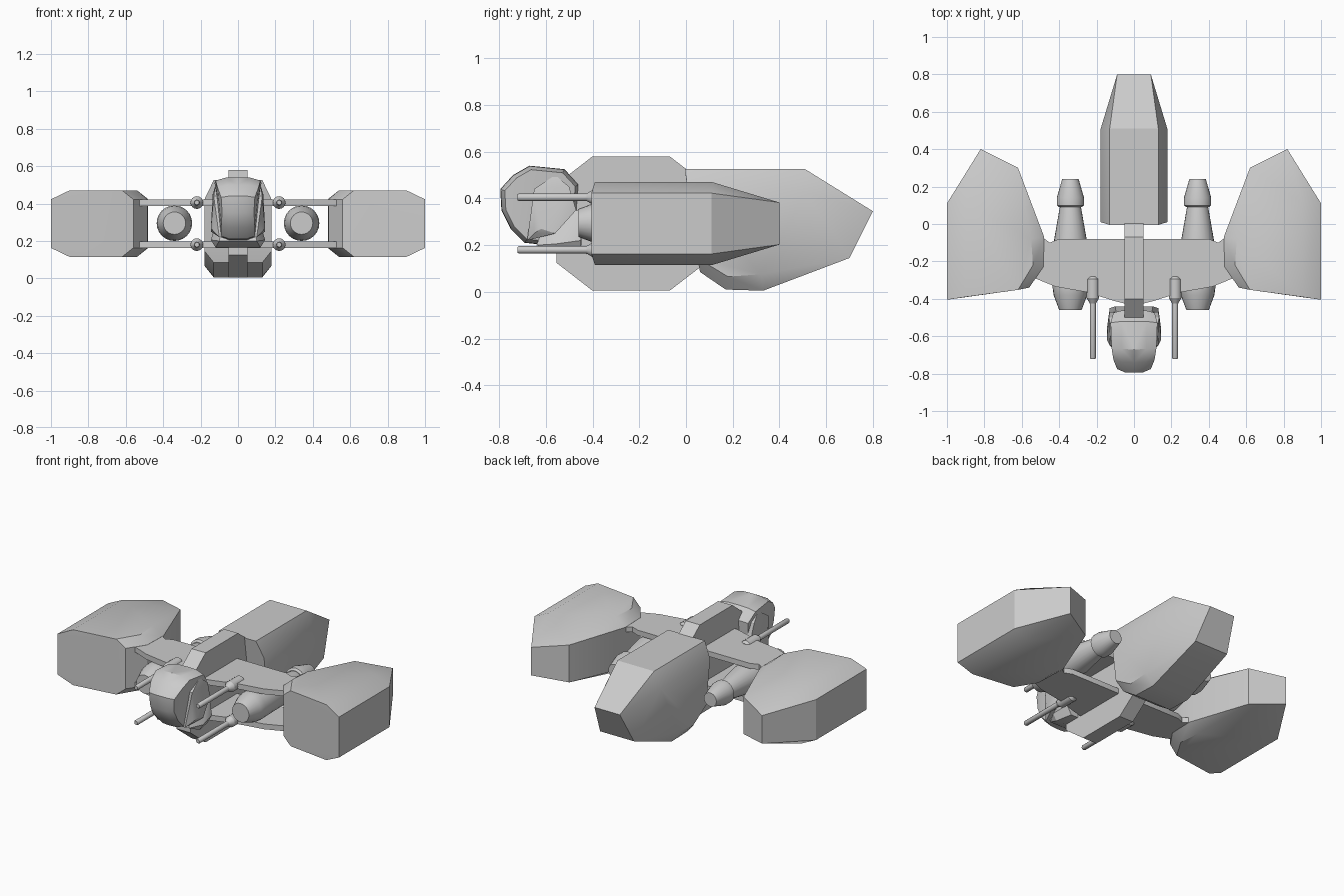
import bpy, bmesh, math

if "Cube" in bpy.data.objects:
    bpy.data.objects.remove(bpy.data.objects["Cube"])

ZC = 0.2925  # height of the symmetry plane


def finish(name, bm, angle=30):
    bmesh.ops.recalc_face_normals(bm, faces=bm.faces)
    me = bpy.data.meshes.new(name)
    bm.to_mesh(me)
    bm.free()
    ob = bpy.data.objects.new(name, me)
    bpy.context.collection.objects.link(ob)
    bpy.ops.object.select_all(action='DESELECT')
    ob.select_set(True)
    bpy.context.view_layer.objects.active = ob
    bpy.ops.object.shade_smooth_by_angle(angle=math.radians(angle))
    return ob


def hull(name, pts, angle=30):
    bm = bmesh.new()
    for p in pts:
        bm.verts.new(p)
    r = bmesh.ops.convex_hull(bm, input=bm.verts)
    loose = [v for v in bm.verts if not v.link_faces]
    bmesh.ops.delete(bm, geom=loose, context='VERTS')
    bmesh.ops.dissolve_limit(bm, angle_limit=math.radians(1),
                             verts=bm.verts, edges=bm.edges)
    return finish(name, bm, angle)


def prism(name, pts, offset):
    bm = bmesh.new()
    f = bm.faces.new([bm.verts.new(p) for p in pts])
    r = bmesh.ops.extrude_face_region(bm, geom=[f])
    vs = [v for v in r['geom'] if isinstance(v, bmesh.types.BMVert)]
    bmesh.ops.translate(bm, verts=vs, vec=offset)
    return finish(name, bm)


def lathe(name, x, z, profile, n):
    # rings of (y, radius) around an axis along y, capped at both ends
    bm = bmesh.new()
    rings = [[bm.verts.new((x + r * math.cos(2 * math.pi * i / n), y,
                            z + r * math.sin(2 * math.pi * i / n)))
              for i in range(n)] for y, r in profile]
    for a, b in zip(rings, rings[1:]):
        for i in range(n):
            j = (i + 1) % n
            bm.faces.new((a[i], a[j], b[j], b[i]))
    bm.faces.new(rings[0])
    bm.faces.new(rings[-1])
    return finish(name, bm)


# Armoured pod corners: outward, y, half thickness
POD = [(1, -.405, .13), (.9, -.39, .178), (1, .11, .13), (.9, .11, .178),
       (.82, .4, .09), (.62, .3, .12), (.55, -.08, .178), (.48, -.07, .13),
       (.485, -.23, .13), (.54, -.22, .178), (.56, -.34, .13), (.62, -.352, .178)]

# Two side pods and the same pod turned upright at the tail
for s, n in ((-1, "left"), (1, "right")):
    hull(n + "_pod", [(s * u, y, ZC + k * t) for u, y, t in POD for k in (-1, 1)])
hull("tail_pod", [(k * t, y + .4, u - .475) for u, y, t in POD for k in (-1, 1)])

# Central octagonal spine
spine = [(-.4, .58), (-.07, .58), (.06, .48), (.06, .105), (-.07, .005),
         (-.4, .005), (-.555, .125), (-.555, .46)]
prism("spine", [(-.05, y, z) for y, z in spine], (.1, 0, 0))

# Upper and lower wing plates
half = [(.12, -.08), (.4, -.08), (.45, -.1), (.49, -.07), (.58, -.07), (.58, -.28),
        (.53, -.29), (.42, -.335), (.25, -.365), (.11, -.41), (.05, -.425)]
outline = half + [(-x, y) for x, y in reversed(half)]
for z, n in ((.388, "upper"), (.163, "lower")):
    prism(n + "_wing", [(x, y, z) for x, y in outline], (0, 0, .034))

for s, n in ((-1, "left"), (1, "right")):
    # Engines
    lathe(n + "_engine", s * .34, .295,
          [(-.46, .06), (-.38, .09), (-.34, .095), (-.1, .09), (.1, .055)], 24)
    lathe(n + "_nozzle", s * .34, .295,
          [(.09, .06), (.1, .073), (.14, .073), (.24, .044)], 24)
    # Guns
    for z, m in ((.405, "upper"), (.18, "lower")):
        lathe(f"{n}_{m}_gun", s * .22, z,
              [(-.28, .02), (-.295, .034), (-.395, .034), (-.425, .016),
               (-.715, .016), (-.722, .012)], 16)

# Cockpit canopy: rounded strip around a side profile (y, z, half width)
CAN = [(-.795, .44, .09), (-.79, .35, .085), (-.75, .27, .09), (-.69, .21, .09),
       (-.6, .2, .09), (-.47, .33, .1), (-.46, .46, .11), (-.52, .525, .125),
       (-.67, .54, .12), (-.74, .5, .11)]
pts = []
for y, z, w in CAN:
    for fx, k in ((0, 1), (.55, .99), (1, .9)):
        for s in (-1, 1):
            pts.append((s * w * fx, -.6 + (y + .6) * k, .37 + (z - .37) * k))
hull("canopy", pts, 35)

# Cockpit side bulge
hull("cockpit_sides", [(s * x, y, z) for s in (-1, 1) for x, y, z in
     [(.13, -.65, .25), (.145, -.62, .27), (.145, -.56, .25), (.13, -.47, .35),
      (.135, -.5, .45), (.13, -.65, .44), (.12, -.56, .5), (.1, -.68, .22)]])

# Flared base under the cockpit
hull("cockpit_base", [(s * x, y, z) for s in (-1, 1) for x, y, z in
     [(.1, -.64, .2), (.145, -.56, .205), (.12, -.56, .165), (.1, -.45, .165),
      (.13, -.45, .22), (.1, -.44, .36), (.08, -.6, .3)]])
